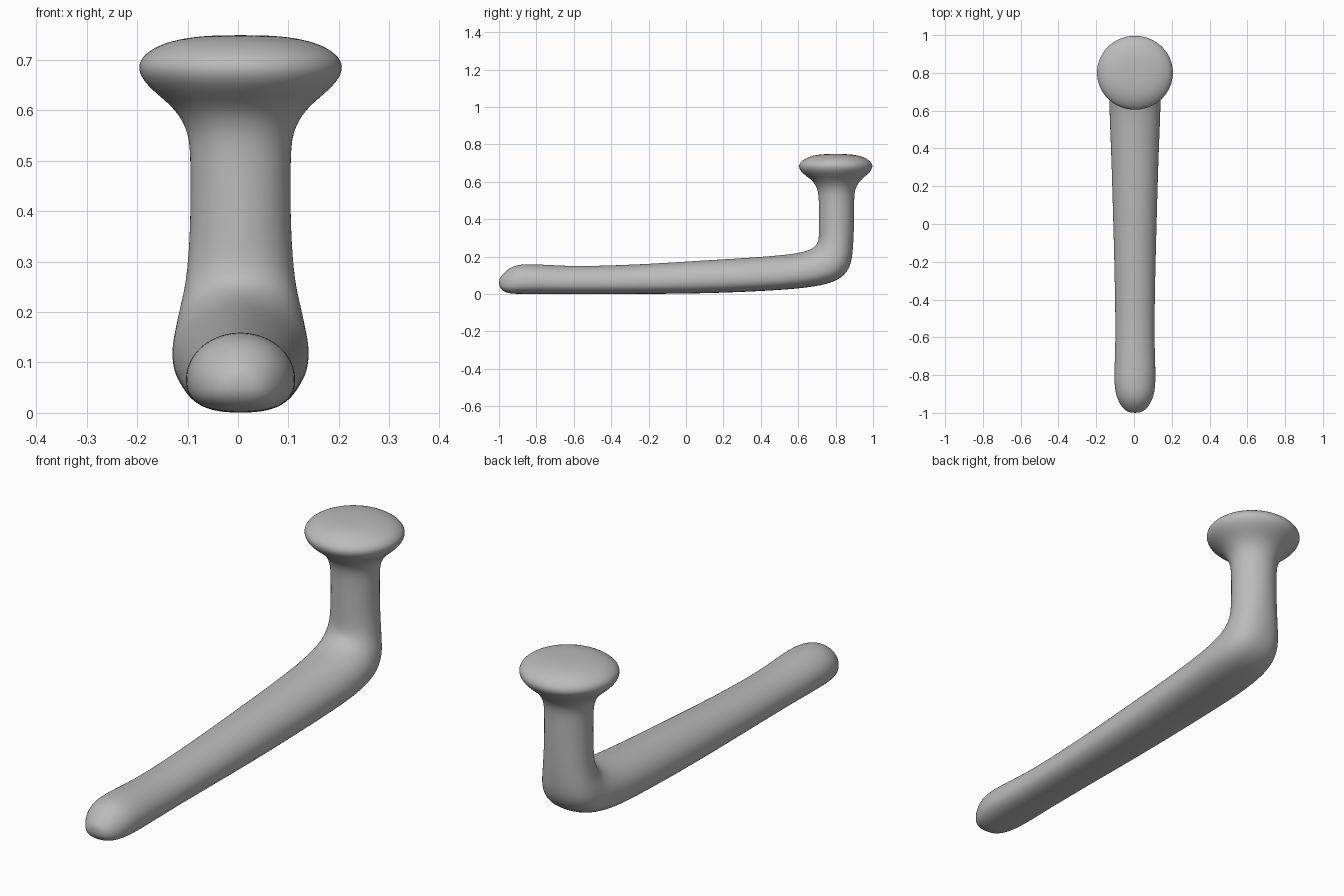
import bpy
import bmesh
import math
from mathutils import Vector

if "Cube" in bpy.data.objects:
    bpy.data.objects.remove(bpy.data.objects["Cube"], do_unlink=True)

SIDES = 24
OFFSET_X = 0.005

# Grip, tip to elbow: y, bottom z, top z, half width
GRIP = [
    (-1.0, .045, .08, .025), (-.985, .018, .1, .056), (-.95, .003, .138, .083),
    (-.9, 0, .158, .104), (-.83, 0, .162, .111), (-.7, 0, .154, .107),
    (-.55, 0, .148, .103), (-.2, 0, .161, .11), (.05, .002, .178, .117),
    (.3, .01, .192, .124), (.5, .021, .207, .132), (.6, .029, .219, .136),
]

# Elbow: outer y and z, inner y and z, half width
ELBOW = [
    (.72, .044, .66, .236, .137), (.82, .073, .695, .258, .131),
    (.873, .13, .707, .285, .122), (.892, .2, .71, .315, .109),
]

# Stem and mounting flange: z, front y, back y, half width
STEM = [
    (.36, .71, .9, .1), (.5, .71, .9, .1), (.555, .705, .902, .103),
    (.6, .683, .925, .128), (.63, .642, .96, .165), (.655, .612, .988, .192),
    (.68, .6, 1.002, .206), (.705, .607, .994, .2), (.73, .645, .96, .165),
    (.744, .69, .91, .11), (.749, .75, .85, .05),
]


def power(value, exponent):
    return math.copysign(abs(value) ** exponent, value)


def add_ring(bm, outer, inner, half_width):
    """Rounded section between two points, flatter and wider low on the grip."""
    span = inner - outer
    level = abs(span.z) / span.length
    widest = 0.5 - 0.08 * level
    ring = []
    for i in range(SIDES):
        angle = math.tau * i / SIDES
        side, up = math.cos(angle), math.sin(angle)
        if up < 0:
            squash = 1 - 0.2 * level
            side, up = power(side, squash), power(up, squash)
        reach = widest if up < 0 else 1 - widest
        point = outer + span * (widest + up * reach)
        point.x = OFFSET_X + half_width * side
        ring.append(bm.verts.new(point))
    return ring


def loft(name, sections, material):
    bm = bmesh.new()
    rings = [add_ring(bm, *section) for section in sections]
    for a, b in zip(rings, rings[1:]):
        for i in range(SIDES):
            j = (i + 1) % SIDES
            bm.faces.new((a[i], a[j], b[j], b[i]))
    bm.faces.new(rings[0])
    bm.faces.new(rings[-1])
    bmesh.ops.recalc_face_normals(bm, faces=bm.faces)
    for face in bm.faces:
        face.smooth = True
    mesh = bpy.data.meshes.new(name)
    bm.to_mesh(mesh)
    bm.free()
    mesh.materials.append(material)
    obj = bpy.data.objects.new(name, mesh)
    bpy.context.collection.objects.link(obj)
    smooth = obj.modifiers.new("Smooth", "SUBSURF")
    smooth.levels = smooth.render_levels = 2
    return obj


# Plain grey
grey = bpy.data.materials.new("grey")
grey.use_nodes = True
colour = (0.5, 0.5, 0.5, 1)
grey.diffuse_color = colour
grey.node_tree.nodes["Principled BSDF"].inputs["Base Color"].default_value = colour

# One continuous body: grip, elbow, stem and flange
sections = [(Vector((0, y, low)), Vector((0, y, high)), w) for y, low, high, w in GRIP]
sections += [(Vector((0, oy, oz)), Vector((0, iy, iz)), w) for oy, oz, iy, iz, w in ELBOW]
sections += [(Vector((0, back, z)), Vector((0, front, z)), w) for z, front, back, w in STEM]
loft("lever_handle", sections, grey)
